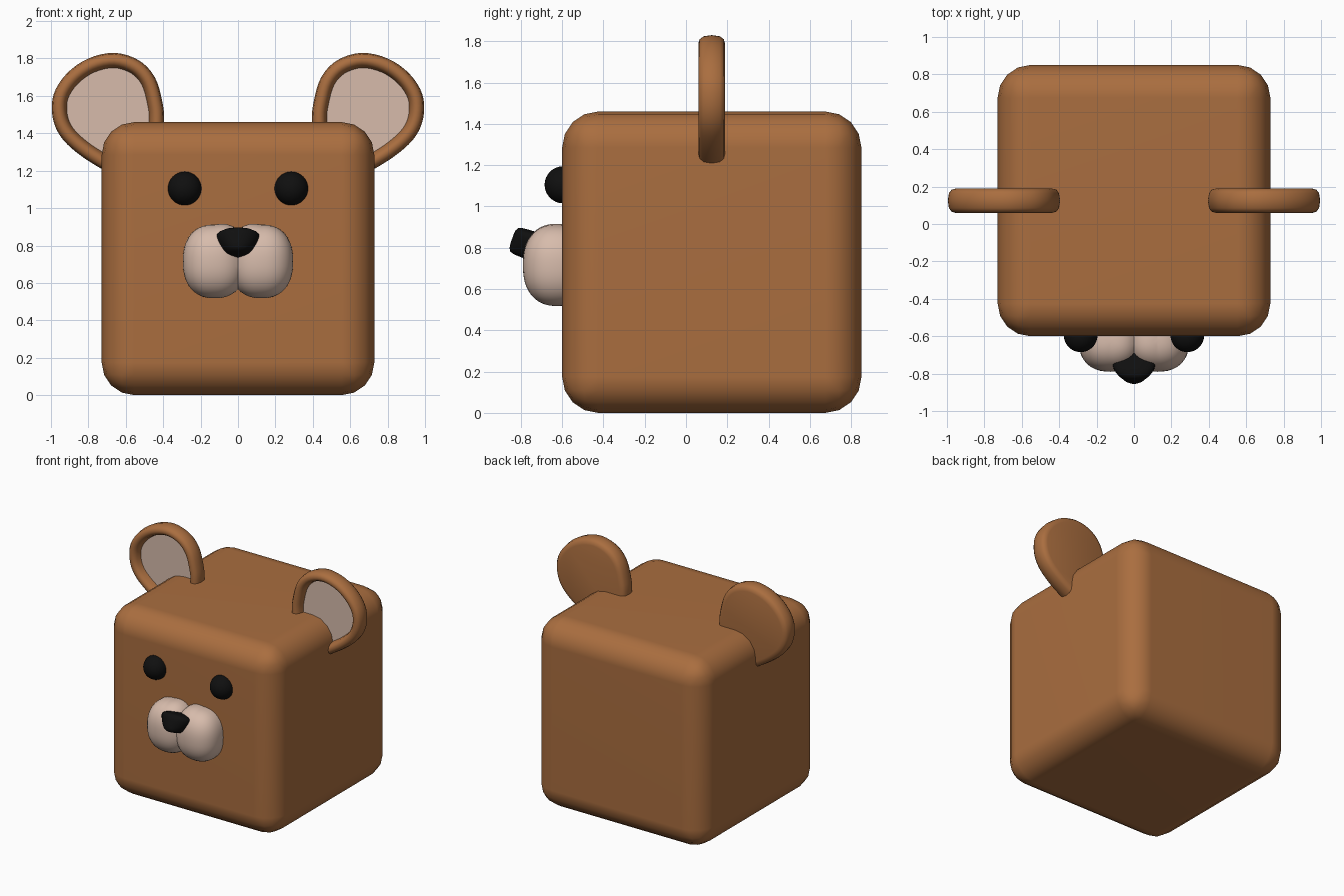
import bpy, bmesh, math
from mathutils import Vector, Matrix

if "Cube" in bpy.data.objects:
    bpy.data.objects.remove(bpy.data.objects["Cube"])


def material(name, rgb):
    m = bpy.data.materials.new(name)
    m.diffuse_color = (*rgb, 1)
    m.use_nodes = True
    m.node_tree.nodes["Principled BSDF"].inputs["Base Color"].default_value = m.diffuse_color
    return m


BROWN = material("brown fur", (0.40, 0.155, 0.05))
BEIGE = material("pale beige", (0.68, 0.50, 0.41))
BLACK = material("black", (0.005, 0.005, 0.005))


def make(name, bm, mats, mirror=False, angle=40):
    bmesh.ops.recalc_face_normals(bm, faces=bm.faces)
    me = bpy.data.meshes.new(name)
    bm.to_mesh(me)
    bm.free()
    for m in mats:
        me.materials.append(m)
    ob = bpy.data.objects.new(name, me)
    bpy.context.collection.objects.link(ob)
    bpy.ops.object.select_all(action='DESELECT')
    ob.select_set(True)
    bpy.context.view_layer.objects.active = ob
    bpy.ops.object.shade_smooth_by_angle(angle=math.radians(angle))
    if mirror:
        mod = ob.modifiers.new("mirror", 'MIRROR')
        mod.use_mirror_merge = False
    return ob


def spline(pts, steps=4):
    """Closed smooth curve through the points."""
    out, n = [], len(pts)
    for i in range(n):
        a, b, c, d = (Vector(pts[(i + k) % n]) for k in (-1, 0, 1, 2))
        for s in range(steps):
            t = s / steps
            out.append(0.5 * (2 * b + (c - a) * t + (2 * a - 5 * b + 4 * c - d) * t * t
                              + (3 * b - a - 3 * c + d) * t ** 3))
    return out


def loft(rings):
    """Join rings of points into a capped skin; returns bmesh and the two caps."""
    bm = bmesh.new()
    vs = [[bm.verts.new(p) for p in r] for r in rings]
    n = len(vs[0])
    for a, b in zip(vs, vs[1:]):
        for i in range(n):
            j = (i + 1) % n
            bm.faces.new((a[i], a[j], b[j], b[i]))
    return bm, bm.faces.new(vs[0]), bm.faces.new(vs[-1])


# Head: rounded cube
bm = bmesh.new()
bmesh.ops.create_cube(bm, size=1, matrix=Matrix.Translation((0, 0.125, 0.73))
                      @ Matrix.Diagonal((1.458, 1.45, 1.46, 1)))
bmesh.ops.bevel(bm, geom=bm.edges[:], offset=0.175, segments=4, profile=0.5, affect='EDGES')
head = make("head", bm, [BROWN])
head.modifiers.new("even shading", 'WEIGHTED_NORMAL').keep_sharp = True

# Ears: teardrop outline with a rounded rim and a sunken beige dish
outline = spline([(.395, 1.46), (.405, 1.57), (.445, 1.70), (.53, 1.79), (.66, 1.83),
                  (.80, 1.80), (.915, 1.72), (.985, 1.61), (.992, 1.49), (.95, 1.385),
                  (.86, 1.295), (.73, 1.21), (.59, 1.14), (.47, 1.14), (.41, 1.28)])
count = len(outline)
inward = []
for i in range(count):
    t = (outline[(i + 1) % count] - outline[i - 1]).normalized()
    inward.append(Vector((t.y, -t.x)))
section = [(.08, .12), (.072, .085), (.058, .066), (.04, .06), (.02, .066), (.006, .085),
           (0, .125), (.006, .165), (.02, .183), (.045, .19)]
rings = []
for inset, y in section:
    ring = [p + n * inset for p, n in zip(outline, inward)]
    rings.append([(p.x, y, p.y) for p in ring])
bm, dish, back = loft(rings)
dish.material_index = 1
make("ears", bm, [BROWN, BEIGE], mirror=True)

# Eyes
bm = bmesh.new()
bmesh.ops.create_uvsphere(bm, u_segments=32, v_segments=16, radius=0.09,
                          matrix=Matrix.Translation((.285, -.595, 1.105)))
make("eyes", bm, [BLACK], mirror=True)

# Muzzle: two boxy rounded lobes cut where they meet
bm = bmesh.new()
bmesh.ops.create_uvsphere(bm, u_segments=40, v_segments=24, radius=1)
for v in bm.verts:
    c = v.co
    k = sum(abs(a) ** 2.35 for a in c) ** (-1 / 2.35)
    c *= k
    x = .125 + .17 * c.x
    z = .715 + .197 * c.z
    if c.z > 0:
        z += .03 * max(0, -c.x) * c.z    # fuller at the top middle
    v.co = (x, -.625 + .165 * c.y, z)
bmesh.ops.bisect_plane(bm, geom=bm.verts[:] + bm.edges[:] + bm.faces[:],
                       plane_co=(0, 0, 0), plane_no=(1, 0, 0), clear_inner=True)
make("muzzle", bm, [BEIGE], mirror=True, angle=60)

# Nose: rounded trapezoid pushed forward and tilted up
shape = spline([(-.115, .045), (-.07, .066), (0, .07), (.07, .066), (.115, .045),
                (.10, -.01), (.06, -.058), (0, -.07), (-.06, -.058), (-.10, -.01)], 3)
tilt = Matrix.Translation((0, -.72, .80)) @ Matrix.Rotation(math.radians(-19), 4, 'X')
rings = [[tilt @ Vector((p.x * sx, -d, p.y * sz)) for p in shape]
         for d, sx, sz in [(-.03, 1, 1), (.04, 1, 1), (.075, .92, .98), (.1, .76, .95),
                           (.118, .54, .86), (.127, .3, .65), (.13, .1, .3)]]
bm, _, _ = loft(rings)
make("nose", bm, [BLACK])
